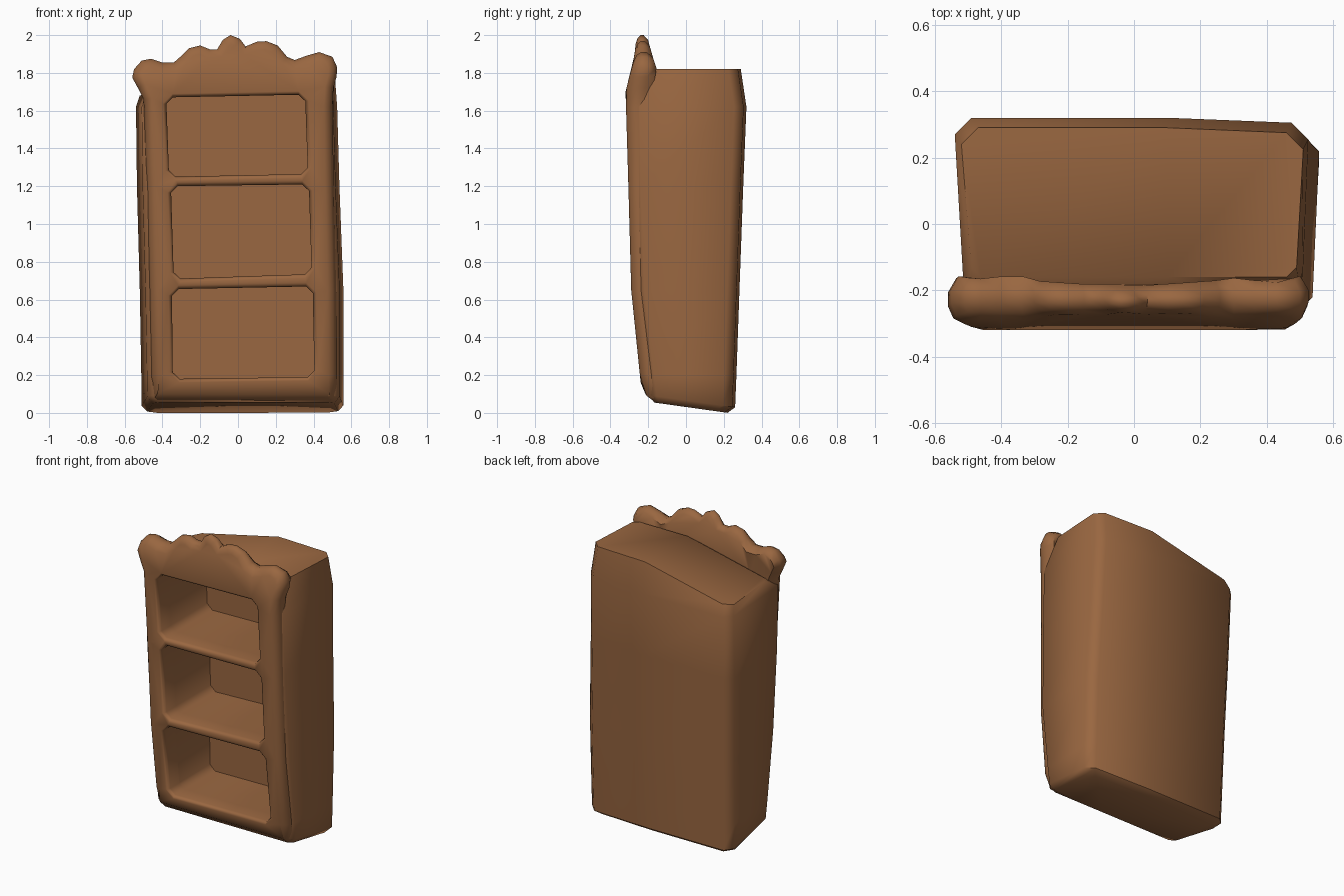
import bpy, bmesh
from mathutils import Vector

if "Cube" in bpy.data.objects:
    bpy.data.objects.remove(bpy.data.objects["Cube"])

wood = bpy.data.materials.new("brown_wood")
wood.diffuse_color = (0.32, 0.135, 0.052, 1)
wood.use_nodes = True
wood.node_tree.nodes["Principled BSDF"].inputs["Base Color"].default_value = wood.diffuse_color


def lerp_table(table, z):
    if z <= table[0][0]:
        return table[0][1]
    for (a, u), (b, v) in zip(table, table[1:]):
        if z <= b:
            return u + (v - u) * (z - a) / (b - a)
    return table[-1][1]


def finish(bm, name):
    bmesh.ops.recalc_face_normals(bm, faces=bm.faces[:])
    me = bpy.data.meshes.new(name)
    bm.to_mesh(me)
    bm.free()
    ob = bpy.data.objects.new(name, me)
    bpy.context.collection.objects.link(ob)
    me.materials.append(wood)
    return ob


def activate(ob):
    bpy.ops.object.select_all(action='DESELECT')
    ob.select_set(True)
    bpy.context.view_layer.objects.active = ob


def smooth(ob, angle=0.87):
    activate(ob)
    bpy.ops.object.shade_smooth_by_angle(angle=angle)


def inset(loop, d):
    """Shift a counter-clockwise x/z loop inwards by d."""
    out = []
    n = len(loop)
    for i, p in enumerate(loop):
        t = (Vector(loop[(i + 1) % n]) - Vector(loop[i - 1])).normalized()
        out.append((p[0] - t.y * d, p[1] + t.x * d))
    return out


def bridge(bm, rings):
    for a, b in zip(rings, rings[1:]):
        for i in range(len(a)):
            j = (i + 1) % len(a)
            bm.faces.new((a[i], a[j], b[j], b[i]))


def ring_edges(bm, ring):
    return [bm.edges.get((ring[i - 1], ring[i])) for i in range(len(ring))]


def cut_corners(quad, c=0.035):
    out = []
    for i, p in enumerate(quad):
        p = Vector(p)
        for q in (quad[i - 1], quad[(i + 1) % 4]):
            out.append(tuple(p + (Vector(q) - p).normalized() * c))
    return out


# Three crooked openings: BL, BR, TR, TL
openings = [cut_corners(q) for q in (
    [(-0.345, 0.18), (0.405, 0.19), (0.395, 0.67), (-0.35, 0.655)],
    [(-0.34, 0.71), (0.39, 0.735), (0.375, 1.21), (-0.355, 1.20)],
    [(-0.365, 1.25), (0.37, 1.265), (0.355, 1.685), (-0.38, 1.67)])]

# Carcass: tapering box lofted from chamfered rings (z, left, right, front, back)
levels = [(0.055, -0.48, 0.53, -0.17, 0.22), (0.09, -0.51, 0.558, -0.185, 0.26),
          (0.20, -0.512, 0.558, -0.20, 0.267), (0.65, -0.52, 0.558, -0.25, 0.283),
          (1.20, -0.535, 0.537, -0.27, 0.303), (1.62, -0.54, 0.525, -0.275, 0.32),
          (1.82, -0.52, 0.51, -0.16, 0.29)]
bm = bmesh.new()
rings = []
for k, (z, xl, xr, yf, yb) in enumerate(levels):
    f, c, br = 0.03, 0.05, yb - 0.015
    pts = [(xl + 0.03, yf + f), (xl + 0.03 + f, yf), (0.1, yf), (xr - 0.02 - f, yf),
           (xr - 0.02, yf + f), (xr, br - c), (xr - c, br), (0.1, yb), (xl + c, yb), (xl, yb - c)]
    ring = []
    for x, y in pts:
        zz = z
        if k < 2:                       # tilted underside
            zz -= 0.14 * (y + 0.17)
        if k == len(levels) - 1 and x < 0.1:   # top sags to the left
            zz -= 0.14 * (0.1 - x) / 0.62
        ring.append(bm.verts.new((x, y, zz)))
    rings.append(ring)
bridge(bm, rings)
bm.faces.new(rings[0])
top = rings[-1]
bm.faces.new(top[2:8])
bm.faces.new(top[7:] + top[:3])
carcass = finish(bm, "carcass")

# Hollow out the compartments
for loop in openings:
    bm = bmesh.new()
    grown = inset(loop, -0.002)
    ends = [[bm.verts.new((x, y, z)) for x, z in grown] for y in (-0.5, 0.2)]
    bridge(bm, ends)
    for e in ends:
        bm.faces.new(e)
    cutter = finish(bm, "compartment_cutter")
    cutter.hide_render = True
    mod = carcass.modifiers.new("hollow", 'BOOLEAN')
    mod.operation = 'DIFFERENCE'
    mod.solver = 'EXACT'
    mod.object = cutter
    activate(carcass)
    bpy.ops.object.modifier_apply(modifier=mod.name)
    bpy.data.objects.remove(cutter, do_unlink=True)
smooth(carcass)

# Front frame with scalloped crest: outline, counter-clockwise from bottom left
outline = [(-0.43, 0.055), (0.1, 0.052), (0.49, 0.05), (0.52, 0.08), (0.525, 0.2), (0.52, 0.65),
           (0.507, 1.2), (0.50, 1.62), (0.505, 1.72), (0.522, 1.78), (0.525, 1.83), (0.50, 1.885),
           (0.43, 1.91), (0.36, 1.89), (0.30, 1.868), (0.26, 1.885), (0.21, 1.945), (0.15, 1.968),
           (0.10, 1.965), (0.04, 1.94), (0.01, 1.98), (-0.04, 2.0), (-0.08, 1.975), (-0.11, 1.925),
           (-0.15, 1.925), (-0.20, 1.945), (-0.26, 1.93), (-0.30, 1.89), (-0.34, 1.855),
           (-0.40, 1.855), (-0.46, 1.875), (-0.51, 1.865), (-0.55, 1.82), (-0.56, 1.775),
           (-0.53, 1.72), (-0.50, 1.66), (-0.482, 1.2), (-0.467, 0.65), (-0.457, 0.2), (-0.455, 0.08)]
front_y = [(0.05, -0.18), (0.10, -0.215), (0.16, -0.24), (0.65, -0.29), (1.2, -0.305),
           (1.7, -0.32), (1.78, -0.30), (1.87, -0.275), (2.0, -0.262)]
back_y = [(0.05, -0.06), (0.16, -0.12), (0.65, -0.17), (1.2, -0.185), (1.7, -0.18),
          (1.82, -0.155), (1.88, -0.175), (2.0, -0.208)]
bm = bmesh.new()
fronts, backs = [], []


def add_loop(loop, profile, sign):
    rs = [[bm.verts.new((x, t, z)) for x, z in inset(loop, sign * d)] for d, t in profile]
    bridge(bm, rs)
    fronts.extend(ring_edges(bm, rs[0]))
    backs.extend(ring_edges(bm, rs[-1]))


add_loop(outline, [(0.045, 0), (0.016, 0.12), (0, 0.38), (0, 0.7), (0.025, 1)], 1)
for loop in openings:
    add_loop(loop, [(0.019, 0), (0.006, 0.06), (0, 0.2), (0, 1)], -1)
for edges in (fronts, backs):
    bmesh.ops.triangle_fill(bm, use_beauty=True, use_dissolve=False, edges=edges, normal=(0, -1, 0))
bmesh.ops.recalc_face_normals(bm, faces=bm.faces[:])
# Lean the flat frame to follow the carcass front
for v in bm.verts:
    a, b = lerp_table(front_y, v.co.z), lerp_table(back_y, v.co.z)
    v.co.y = a + (b - a) * v.co.y
smooth(finish(bm, "front_frame_with_crest"), 0.95)
